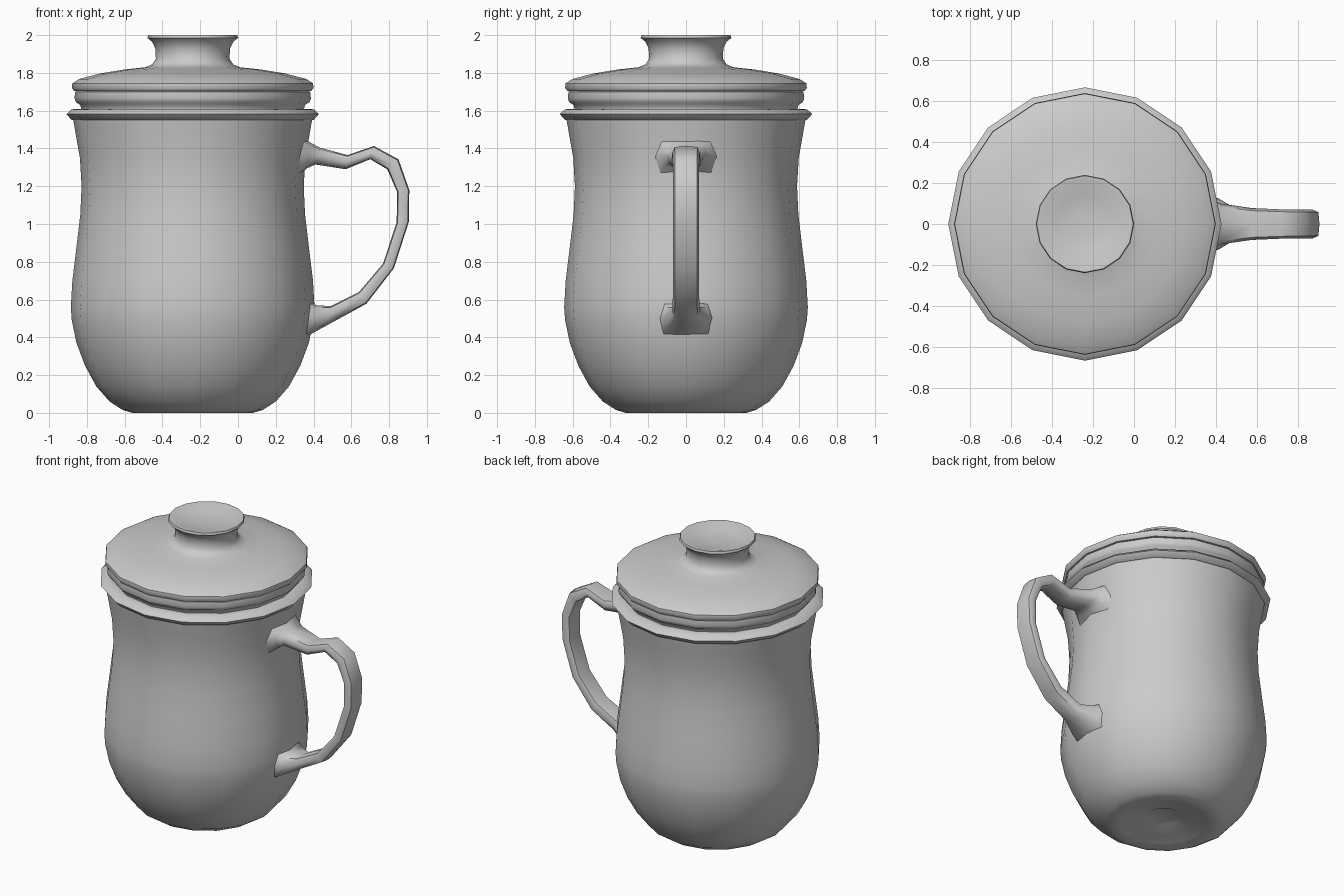
import bpy, bmesh, math

CX = -0.24      # axis of the round parts
SIDES = 16


def finish(name, bm, angle):
    bmesh.ops.recalc_face_normals(bm, faces=bm.faces[:])
    mesh = bpy.data.meshes.new(name)
    bm.to_mesh(mesh)
    bm.free()
    obj = bpy.data.objects.new(name, mesh)
    bpy.context.collection.objects.link(obj)
    bpy.ops.object.select_all(action='DESELECT')
    obj.select_set(True)
    bpy.context.view_layer.objects.active = obj
    bpy.ops.object.shade_smooth_by_angle(angle=math.radians(angle))
    return obj


def bridge(bm, rings):
    for a, b in zip(rings, rings[1:]):
        n = len(a)
        for i in range(n):
            j = (i + 1) % n
            bm.faces.new((a[i], a[j], b[j], b[i]))


def lathe(name, profile, angle=50):
    """Turn an (r, z) profile around the body axis; ends are capped."""
    bm = bmesh.new()
    rings = []
    for r, z in profile:
        rings.append([bm.verts.new((CX + r * math.cos(k * math.tau / SIDES),
                                    r * math.sin(k * math.tau / SIDES), z))
                      for k in range(SIDES)])
    bridge(bm, rings)
    bm.faces.new(rings[0])
    bm.faces.new(rings[-1])
    return finish(name, bm, angle)


# Body: recessed base, pear-shaped wall, pointed rim band and neck
lathe("mug_body", [
    (0.10, 0.05), (0.13, 0.035), (0.20, 0.03), (0.27, 0.01), (0.32, 0.0),
    (0.37, 0.015), (0.44, 0.06), (0.51, 0.14), (0.57, 0.25), (0.615, 0.37),
    (0.64, 0.49), (0.645, 0.56), (0.637, 0.70), (0.615, 0.88), (0.595, 1.05),
    (0.588, 1.20), (0.597, 1.35), (0.62, 1.48), (0.632, 1.55), (0.642, 1.552),
    (0.668, 1.582), (0.642, 1.607), (0.59, 1.61), (0.595, 1.63),
    (0.618, 1.645), (0.626, 1.665), (0.622, 1.70), (0.58, 1.715)])

# Lid: low dome with waisted, dished knob
lathe("lid", [
    (0.55, 1.705), (0.628, 1.705), (0.64, 1.72), (0.637, 1.745),
    (0.60, 1.768), (0.49, 1.797), (0.36, 1.818), (0.25, 1.83),
    (0.215, 1.845), (0.195, 1.875), (0.198, 1.93), (0.215, 1.965),
    (0.24, 1.985), (0.236, 2.0), (0.22, 1.999), (0.14, 1.975), (0.06, 1.968)])

# Handle: sections given as outer x, z, inner x, z, half width
sections = [
    (0.32, 1.47, 0.31, 1.24, 0.17), (0.385, 1.43, 0.365, 1.295, 0.13),
    (0.43, 1.405, 0.41, 1.315, 0.10), (0.58, 1.365, 0.57, 1.29, 0.078),
    (0.72, 1.413, 0.70, 1.343, 0.072), (0.85, 1.342, 0.79, 1.29, 0.07),
    (0.907, 1.18, 0.842, 1.17, 0.07), (0.904, 1.01, 0.84, 1.01, 0.07),
    (0.825, 0.765, 0.768, 0.79, 0.07), (0.68, 0.578, 0.64, 0.64, 0.07),
    (0.51, 0.485, 0.49, 0.565, 0.074), (0.41, 0.43, 0.415, 0.57, 0.125),
    (0.34, 0.39, 0.34, 0.62, 0.15)]
bm = bmesh.new()
rings = []
for xo, zo, xi, zi, hw in sections:
    ring = []
    for k in range(8):
        t = k * math.tau / 8
        c, s = math.cos(t), math.sin(t)
        if k % 2:                       # fuller corners
            c, s = c * 1.18, s * 1.18
        ring.append(bm.verts.new(((xo + xi) / 2 + c * (xo - xi) / 2, s * hw,
                                  (zo + zi) / 2 + c * (zo - zi) / 2)))
    rings.append(ring)
bridge(bm, rings)
bm.faces.new(rings[0])
bm.faces.new(rings[-1])
finish("handle", bm, 60)
